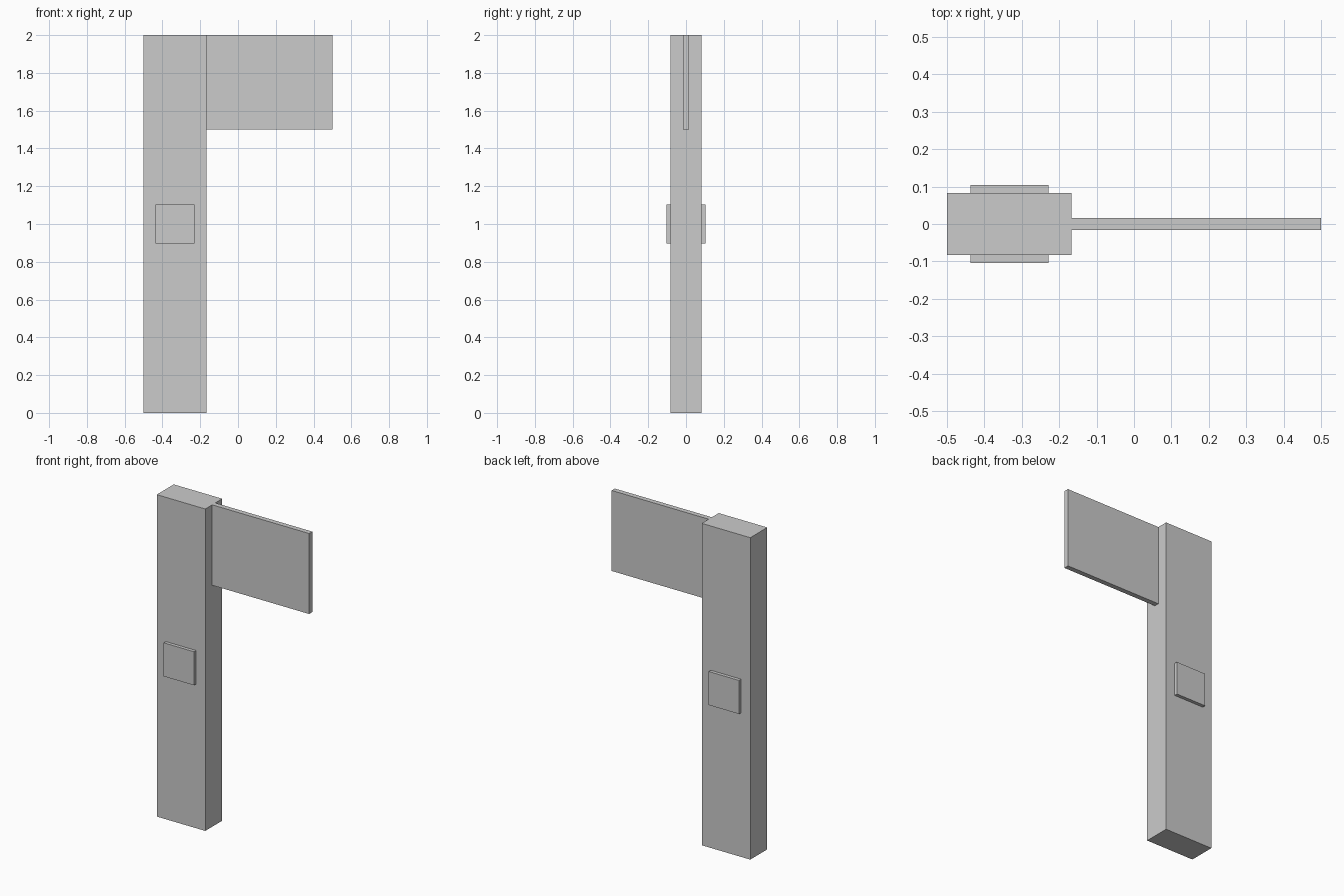
import bpy

if "Cube" in bpy.data.objects:
    bpy.data.objects.remove(bpy.data.objects["Cube"])


def box(name, lo, hi):
    """Axis-aligned box between two corners."""
    bpy.ops.mesh.primitive_cube_add(size=1)
    ob = bpy.context.object
    ob.name = name
    ob.location = [(a + b) / 2 for a, b in zip(lo, hi)]
    ob.scale = [b - a for a, b in zip(lo, hi)]
    bpy.ops.object.transform_apply(location=True, rotation=False, scale=True)
    return ob


# Upright post
box("post", (-0.5, -0.0833, 0), (-0.1667, 0.0833, 2))

# Thin sign panel, flush with the post top
box("panel", (-0.1667, -0.0156, 1.5), (0.5, 0.0156, 2))

# Cube set through the post, showing as a raised square on front and back
box("square_block", (-0.4375, -0.1042, 0.8958), (-0.2292, 0.1042, 1.1042))
